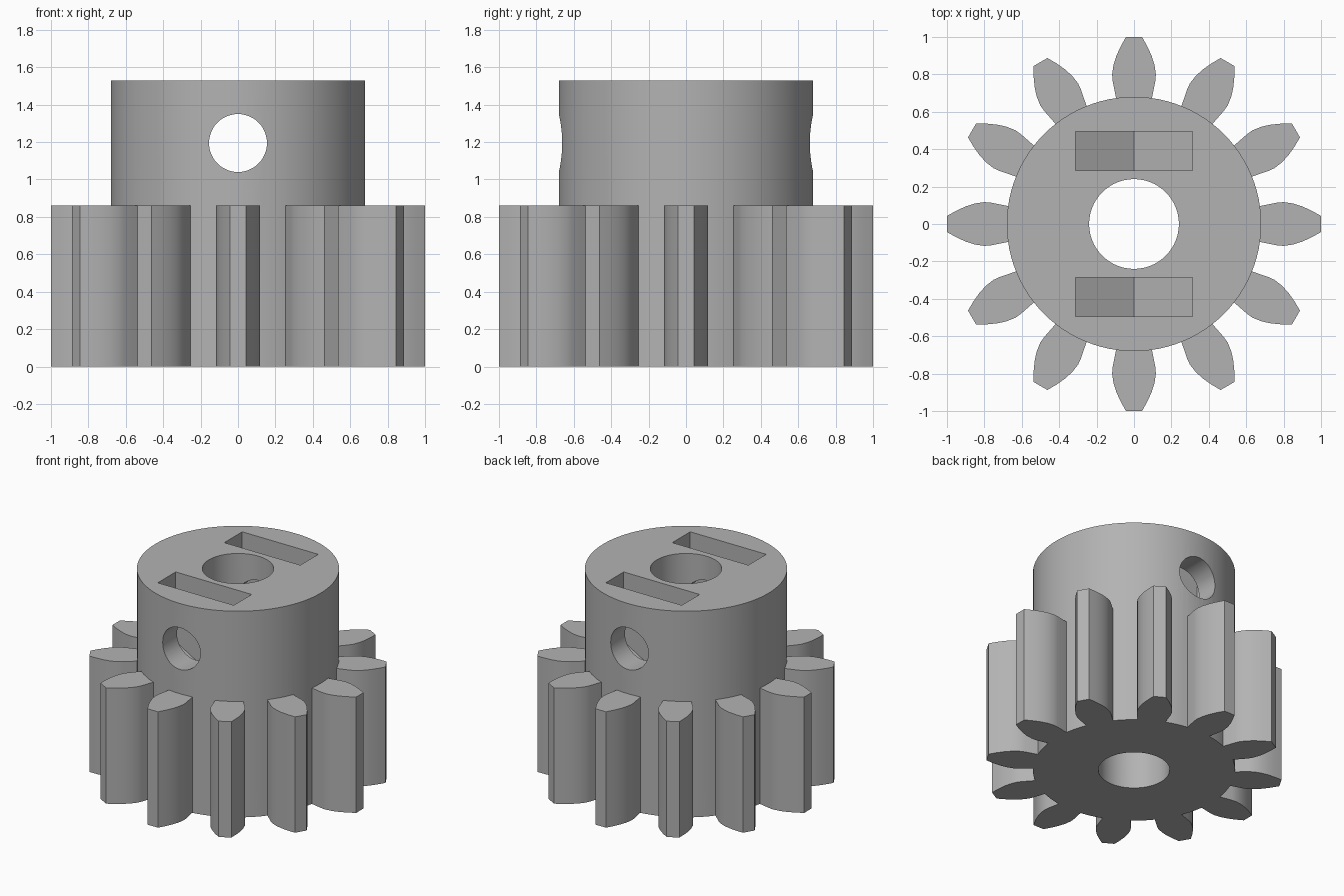
import bpy, bmesh, math
from mathutils import Matrix, Vector

if "Cube" in bpy.data.objects:
    bpy.data.objects.remove(bpy.data.objects["Cube"])

HEIGHT, TOOTH_HEIGHT, HUB_RADIUS = 1.53, 0.86, 0.68
HOLE_Z, HOLE_RADIUS, BORE_RADIUS = 1.195, 0.155, 0.24
NUT_HALF, TEETH = 0.312, 12

grey = bpy.data.materials.new("plain grey")
grey.use_nodes = True
grey.diffuse_color = (0.45, 0.45, 0.45, 1)
grey.node_tree.nodes["Principled BSDF"].inputs["Base Color"].default_value = grey.diffuse_color


def make_object(name, bm):
    bmesh.ops.recalc_face_normals(bm, faces=bm.faces)
    mesh = bpy.data.meshes.new(name)
    bm.to_mesh(mesh)
    bm.free()
    mesh.materials.append(grey)
    obj = bpy.data.objects.new(name, mesh)
    bpy.context.collection.objects.link(obj)
    return obj


def add_prism(bm, points, direction):
    """Close a loop of points and extrude it along direction."""
    face = bm.faces.new([bm.verts.new(p) for p in points])
    result = bmesh.ops.extrude_face_region(bm, geom=[face], use_keep_orig=True)
    moved = [v for v in result["geom"] if isinstance(v, bmesh.types.BMVert)]
    bmesh.ops.translate(bm, verts=moved, vec=direction)


def circle(radius, sides, z=0):
    return [Vector((radius * math.cos(a), radius * math.sin(a), z))
            for a in (2 * math.pi * i / sides for i in range(sides))]


def combine(target, tool, operation):
    modifier = target.modifiers.new(tool.name, "BOOLEAN")
    modifier.object, modifier.operation, modifier.solver = tool, operation, "EXACT"
    bpy.context.view_layer.objects.active = target
    bpy.ops.object.modifier_apply(modifier=modifier.name)
    bpy.data.objects.remove(tool)


# Hub
bm = bmesh.new()
add_prism(bm, circle(HUB_RADIUS, 96), (0, 0, HEIGHT))
gear = make_object("pinion_gear", bm)

# Teeth: half width and distance from the axis, rooted inside the hub
flank = [(0.083, 0.6), (0.097, 0.68), (0.114, 0.765), (0.117, 0.8),
         (0.11, 0.85), (0.094, 0.9), (0.071, 0.95), (0.043, 1.0)]
outline = [Vector((w, r, 0)) for w, r in flank]
outline += [Vector((-w, r, 0)) for w, r in reversed(flank)]
bm = bmesh.new()
for i in range(TEETH):
    turn = Matrix.Rotation(2 * math.pi * i / TEETH, 3, "Z")
    add_prism(bm, [turn @ p for p in outline], (0, 0, TOOTH_HEIGHT))
combine(gear, make_object("teeth", bm), "UNION")

# Shaft bore
bm = bmesh.new()
add_prism(bm, circle(BORE_RADIUS, 64, -0.1), (0, 0, HEIGHT + 0.2))
combine(gear, make_object("shaft_bore", bm), "DIFFERENCE")

# Set screw hole through front and back
bm = bmesh.new()
add_prism(bm, [Vector((p.x, -1, HOLE_Z + p.y)) for p in circle(HOLE_RADIUS, 48)], (0, 2, 0))
combine(gear, make_object("screw_hole", bm), "DIFFERENCE")

# Nut slots, open at the top and pointed like a hexagon nut at the bottom
shoulder = HOLE_Z - NUT_HALF * math.tan(math.radians(30))
point = HOLE_Z - NUT_HALF / math.cos(math.radians(30))
slot = [(-NUT_HALF, HEIGHT + 0.1), (-NUT_HALF, shoulder), (0, point),
        (NUT_HALF, shoulder), (NUT_HALF, HEIGHT + 0.1)]
bm = bmesh.new()
for y in (-0.495, 0.285):
    add_prism(bm, [Vector((x, y, z)) for x, z in slot], (0, 0.21, 0))
combine(gear, make_object("nut_slots", bm), "DIFFERENCE")

# Smooth round walls with sharp edges
bpy.ops.object.select_all(action="DESELECT")
gear.select_set(True)
bpy.context.view_layer.objects.active = gear
bpy.ops.object.shade_smooth_by_angle(angle=math.radians(30))
